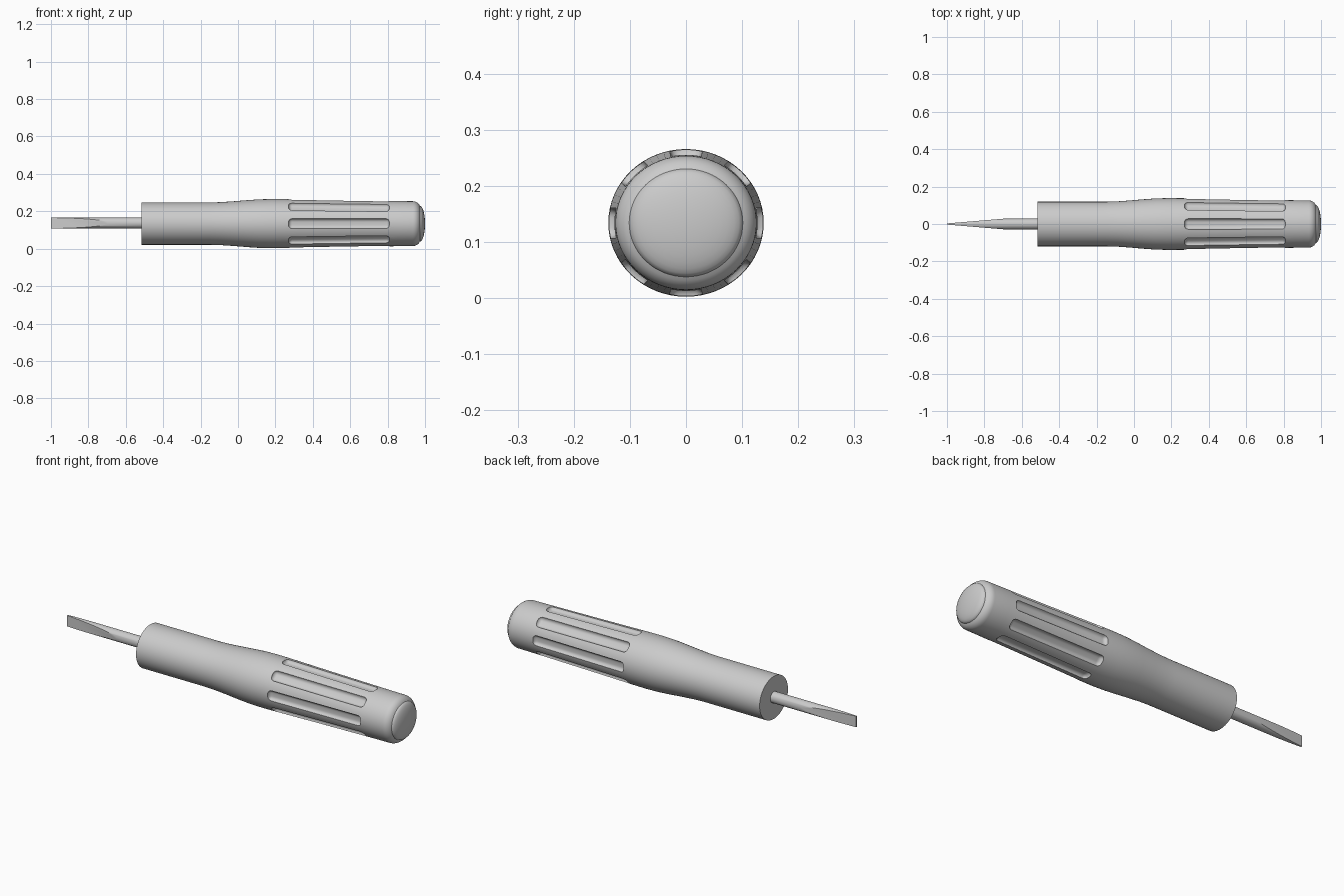
import bpy, bmesh
from math import pi, sin, cos
from mathutils import Matrix, Vector

cube = bpy.data.objects.get("Cube")
if cube:
    bpy.data.objects.remove(cube, do_unlink=True)

AXIS_Z = 0.134
SEGMENTS = 64

grey = bpy.data.materials.new("plain grey")
grey.use_nodes = True
grey.diffuse_color = (0.6, 0.6, 0.6, 1)
grey.node_tree.nodes["Principled BSDF"].inputs["Base Color"].default_value = (0.6, 0.6, 0.6, 1)


def make_object(name, bm):
    bmesh.ops.recalc_face_normals(bm, faces=bm.faces[:])
    mesh = bpy.data.meshes.new(name)
    bm.to_mesh(mesh)
    bm.free()
    mesh.materials.append(grey)
    obj = bpy.data.objects.new(name, mesh)
    bpy.context.collection.objects.link(obj)
    return obj


def select_only(obj):
    bpy.ops.object.select_all(action='DESELECT')
    obj.select_set(True)
    bpy.context.view_layer.objects.active = obj


def lathe(profile):
    """Turn (x, radius) points around the x axis and close both ends."""
    bm = bmesh.new()
    rings = []
    for x, r in profile:
        angles = [2 * pi * i / SEGMENTS for i in range(SEGMENTS)]
        rings.append([bm.verts.new((x, r * cos(a), r * sin(a))) for a in angles])
    for a, b in zip(rings, rings[1:]):
        for i in range(SEGMENTS):
            j = (i + 1) % SEGMENTS
            bm.faces.new((a[i], a[j], b[j], b[i]))
    bm.faces.new(rings[0])
    bm.faces.new(rings[-1])
    return bm


# Handle: straight neck, swelling grip and domed butt
body = [(-0.515, 0.119), (-0.3, 0.119), (-0.15, 0.119), (-0.09, 0.121), (-0.02, 0.126),
        (0.05, 0.132), (0.11, 0.1365), (0.18, 0.1385), (0.25, 0.138), (0.35, 0.136),
        (0.5, 0.133), (0.7, 0.1295), (0.85, 0.127)]
shoulder = [(0.935 + 0.04 * sin(t), 0.086 + 0.04 * cos(t))
            for t in [i * pi / 16 for i in range(7)]]
x0, r0 = shoulder[-1]
dome = [(x0 + (1 - x0) * sin(t), r0 * cos(t)) for t in [i * pi / 17 for i in range(1, 9)]]
handle = make_object("handle", lathe(body + shoulder + dome))

# Eight rounded grip slots around the handle
bm = bmesh.new()
for i in range(8):
    place = (Matrix.Rotation(i * pi / 4, 4, 'X') @ Matrix.Translation((0.54, 0, 0.145))
             @ Matrix.Rotation(0.016, 4, 'Y') @ Matrix.Diagonal((0.54, 0.058, 0.06, 1)))
    box = bmesh.ops.create_cube(bm, size=1, matrix=place)
    edges = {e for v in box["verts"] for e in v.link_edges}
    bmesh.ops.bevel(bm, geom=list(edges), offset=0.02, segments=5, profile=0.5, affect='EDGES')
cutter = make_object("slot_cutter", bm)
cutter.hide_render = True

cut = handle.modifiers.new("slots", 'BOOLEAN')
cut.operation = 'DIFFERENCE'
cut.solver = 'EXACT'
cut.object = cutter
select_only(handle)
bpy.ops.object.modifier_apply(modifier=cut.name)
bpy.data.objects.remove(cutter, do_unlink=True)
handle.data.transform(Matrix.Translation((0, 0, AXIS_Z)) @ Matrix.Diagonal((1, 1, 0.95, 1)))

# Shaft: round rod ground to a flat wedge at the tip
bm = lathe([(-1, 0.029), (-0.5, 0.029)])
for side in (-1, 1):
    bmesh.ops.bisect_plane(bm, geom=bm.verts[:] + bm.edges[:] + bm.faces[:],
                           plane_co=(-1, side * 0.003, 0),
                           plane_no=Vector((-0.026, side * 0.31, 0)).normalized(),
                           clear_outer=True)
    bmesh.ops.holes_fill(bm, edges=[e for e in bm.edges if e.is_boundary], sides=0)
shaft = make_object("shaft", bm)
shaft.data.transform(Matrix.Translation((0, 0, AXIS_Z + 0.003)))

for obj in (handle, shaft):
    select_only(obj)
    bpy.ops.object.shade_smooth_by_angle(angle=pi / 6)
